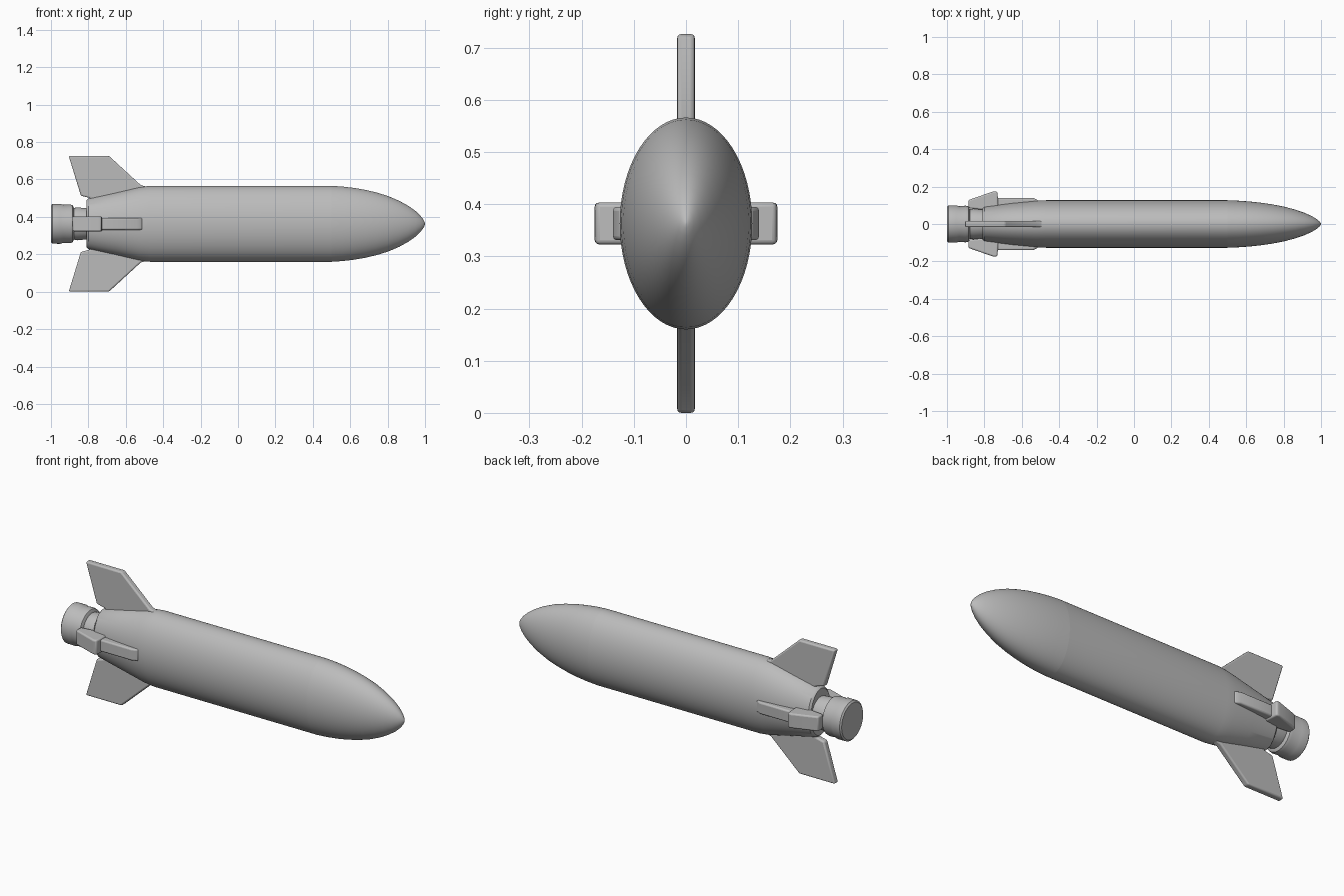
import bpy, bmesh, math

if "Cube" in bpy.data.objects:
    bpy.data.objects.remove(bpy.data.objects["Cube"])

AXIS_Z = 0.363

grey = bpy.data.materials.new("light_grey")
grey.use_nodes = True
GREY = (0.5, 0.5, 0.5, 1)
grey.diffuse_color = GREY
grey.node_tree.nodes["Principled BSDF"].inputs["Base Color"].default_value = GREY


def finish(name, bm, angle=35, bevel=0):
    bmesh.ops.recalc_face_normals(bm, faces=bm.faces)
    mesh = bpy.data.meshes.new(name)
    bm.to_mesh(mesh)
    bm.free()
    mesh.materials.append(grey)
    ob = bpy.data.objects.new(name, mesh)
    ob.location.z = AXIS_Z
    bpy.context.collection.objects.link(ob)
    bpy.ops.object.select_all(action="DESELECT")
    ob.select_set(True)
    bpy.context.view_layer.objects.active = ob
    bpy.ops.object.shade_smooth_by_angle(angle=math.radians(angle))
    if bevel:
        mod = ob.modifiers.new("soft_edges", "BEVEL")
        mod.width = bevel
        mod.segments = 3
    return ob


def loft(name, sections, sides=64):
    """Elliptical rings along x: (x, half width, half height)."""
    bm = bmesh.new()
    rings = []
    for x, ry, rz in sections:
        rings.append([bm.verts.new((x, ry * math.cos(a), rz * math.sin(a)))
                      for a in (2 * math.pi * i / sides for i in range(sides))])
    for a, b in zip(rings, rings[1:]):
        for i in range(sides):
            j = (i + 1) % sides
            bm.faces.new((a[i], a[j], b[j], b[i]))
    bm.faces.new(rings[0])
    bm.faces.new(rings[-1])
    return finish(name, bm)


def plate(name, outline, half, vertical, side, bevel):
    """Extruded outline of (x, distance from axis) on one side of the body."""
    bm = bmesh.new()
    layers = []
    for t in (-half, half):
        layers.append([bm.verts.new((x, t, side * r) if vertical else (x, side * r, t))
                       for x, r in outline])
    low, high = layers
    bm.faces.new(low)
    bm.faces.new(high)
    for i in range(len(low)):
        j = (i + 1) % len(low)
        bm.faces.new((low[i], low[j], high[j], high[i]))
    return finish(name, bm, 30, bevel)


# Flattened hull with tapered tail
W, H = 0.127, 0.203
loft("hull", [(-0.81, 0.085, 0.125), (-0.8, 0.095, 0.135), (-0.65, 0.113, 0.168),
              (-0.53, 0.124, 0.196), (-0.47, W, H), (0.5, W, H)])

# Ogive nose
NOSE = [(0.5, 1), (0.56, 0.98), (0.62, 0.945), (0.68, 0.895), (0.74, 0.825),
        (0.8, 0.735), (0.86, 0.61), (0.91, 0.475), (0.95, 0.335),
        (0.975, 0.215), (0.99, 0.12), (0.998, 0.045), (1, 0.005)]
loft("nose", [(x, W * s, H * s) for x, s in NOSE])

# Engine neck and nozzle
loft("engine_neck", [(-0.9, 0.075, 0.08), (-0.86, 0.082, 0.088), (-0.78, 0.075, 0.08)])
loft("nozzle", [(-1, 0.092, 0.097), (-0.993, 0.1, 0.106), (-0.95, 0.1, 0.107),
                (-0.935, 0.095, 0.102), (-0.9, 0.098, 0.104), (-0.885, 0.094, 0.1),
                (-0.875, 0.075, 0.08)])

# Swept upper and lower fins
FIN = [(-0.905, 0.363), (-0.69, 0.363), (-0.52, 0.207), (-0.46, 0.19),
       (-0.6, 0.1), (-0.79, 0.1), (-0.79, 0.138), (-0.84, 0.15)]
for name, side in (("upper_fin", 1), ("lower_fin", -1)):
    plate(name, FIN, 0.017, True, side, 0.008)

# Side boosters: a wide rear pod and a slimmer front fairing
POD = [(-0.885, 0.128), (-0.75, 0.175), (-0.73, 0.173), (-0.725, 0.09),
       (-0.8, 0.075), (-0.885, 0.085)]
FAIRING = [(-0.74, 0.14), (-0.54, 0.14), (-0.51, 0.125), (-0.52, 0.08), (-0.74, 0.08)]
for name, side in (("left", -1), ("right", 1)):
    plate(name + "_side_pod", POD, 0.04, False, side, 0.008)
    plate(name + "_side_fairing", FAIRING, 0.032, False, side, 0.008)
